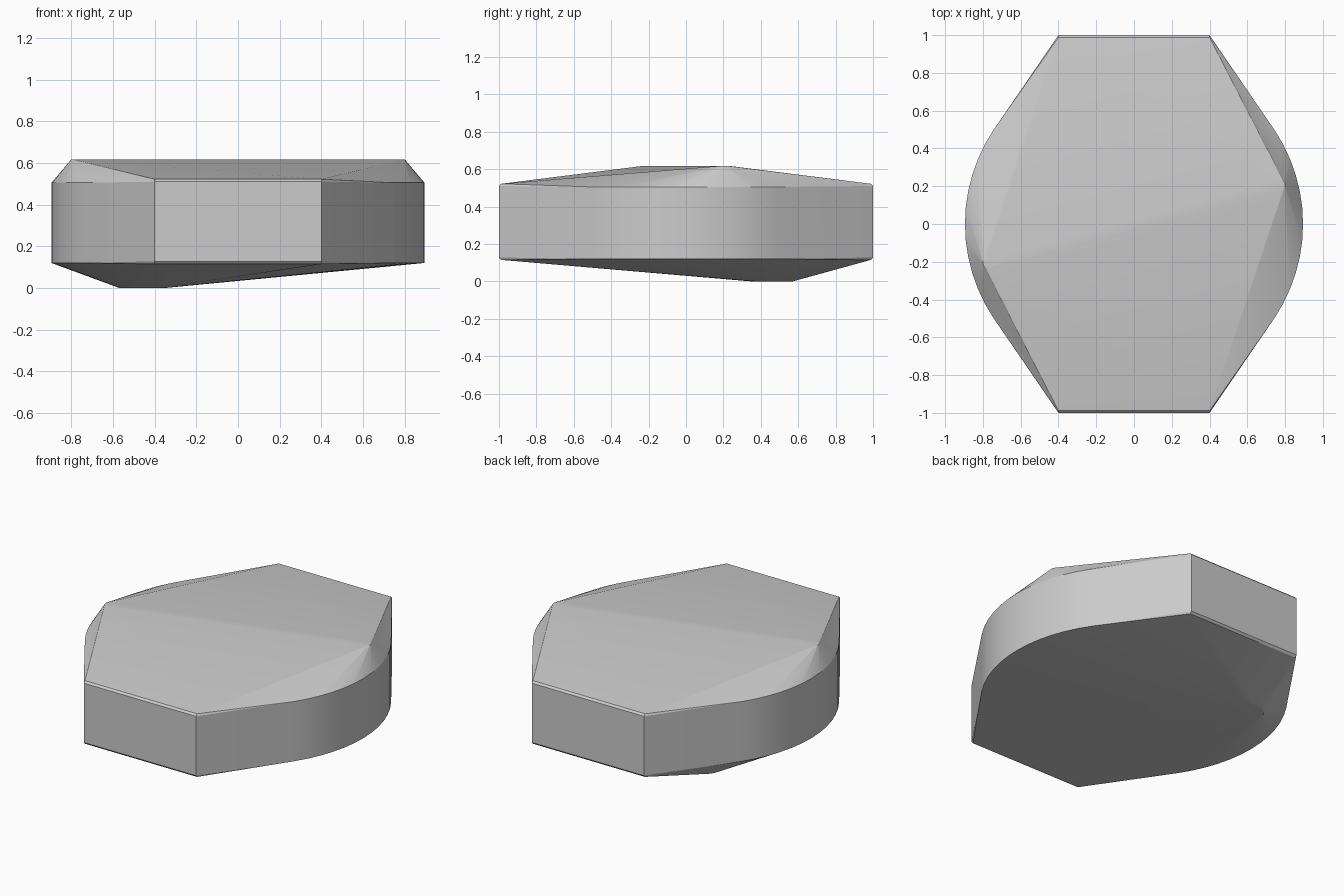
import bpy, bmesh
from math import cos, sin, tau, radians

if "Cube" in bpy.data.objects:
    bpy.data.objects.remove(bpy.data.objects["Cube"])


def ring(cx, cy, r, z, n):
    return [(cx + r * cos(tau * i / n), cy + r * sin(tau * i / n), z) for i in range(n)]


points = []
# Round waist of the body
for z in (0.12, 0.505):
    points += ring(0, 0, 0.895, z, 64)
# Flat front and back ends with a tiny chamfer above and below
for sx in (-1, 1):
    for sy in (-1, 1):
        for y, z in ((0.988, 0.115), (1, 0.128), (1, 0.51), (0.988, 0.522)):
            points.append((sx * 0.4, sy * y, z))
# Two small peaks that form the diagonal top ridge
for s in (-1, 1):
    points += ring(s * 0.77, s * 0.205, 0.03, 0.617, 24)
# Off-centre round foot underneath
points += ring(-0.46, 0.46, 0.11, 0, 32)

# Wrap everything in one convex skin
bm = bmesh.new()
for p in points:
    bm.verts.new(p)
bmesh.ops.convex_hull(bm, input=bm.verts[:])
bmesh.ops.delete(bm, geom=[v for v in bm.verts if not v.link_faces], context='VERTS')
bmesh.ops.dissolve_limit(bm, angle_limit=radians(0.2), verts=bm.verts[:], edges=bm.edges[:])
bmesh.ops.recalc_face_normals(bm, faces=bm.faces[:])
mesh = bpy.data.meshes.new("faceted_stone")
bm.to_mesh(mesh)
bm.free()

stone = bpy.data.objects.new("faceted_stone", mesh)
bpy.context.collection.objects.link(stone)
bpy.context.view_layer.objects.active = stone
stone.select_set(True)
bpy.ops.object.shade_smooth_by_angle(angle=radians(8))
